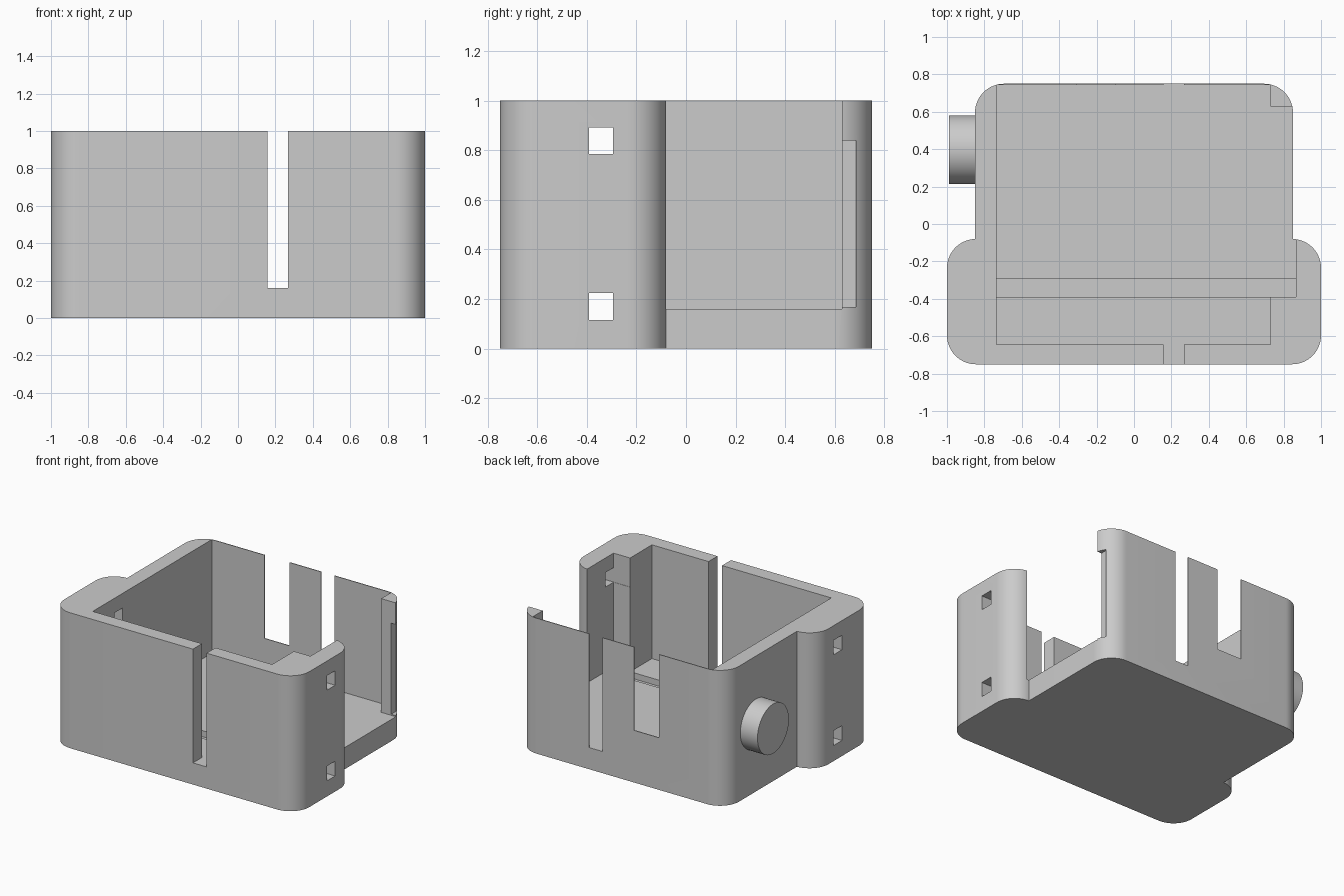
import bpy, bmesh, math
from mathutils import Matrix

cube = bpy.data.objects.get("Cube")
if cube:
    bpy.data.objects.remove(cube, do_unlink=True)

grey = bpy.data.materials.new("plain grey")
grey.use_nodes = True
colour = (0.6, 0.6, 0.6, 1)
grey.diffuse_color = colour
grey.node_tree.nodes["Principled BSDF"].inputs["Base Color"].default_value = colour

R = 0.155      # radius of the vertical corners
FLOOR = 0.16   # top of the floor
TOP = 1.0
OVER = 1.2     # cutters reach past the rim


def add_object(name, bm):
    bmesh.ops.recalc_face_normals(bm, faces=bm.faces)
    mesh = bpy.data.meshes.new(name)
    bm.to_mesh(mesh)
    bm.free()
    mesh.materials.append(grey)
    obj = bpy.data.objects.new(name, mesh)
    bpy.context.collection.objects.link(obj)
    return obj


def smooth(obj):
    bpy.ops.object.select_all(action='DESELECT')
    obj.select_set(True)
    bpy.context.view_layer.objects.active = obj
    bpy.ops.object.shade_smooth_by_angle(angle=math.radians(30))


def arc(cx, cy, start, steps=14):
    """Quarter circle, counter-clockwise from the start angle in degrees."""
    angles = [math.radians(start + 90 * i / steps) for i in range(steps + 1)]
    return [(cx + R * math.cos(a), cy + R * math.sin(a)) for a in angles]


def cut_box(obj, x, y, z):
    bm = bmesh.new()
    size = [b - a for a, b in (x, y, z)]
    mid = [(a + b) / 2 for a, b in (x, y, z)]
    bmesh.ops.create_cube(bm, size=1, matrix=Matrix.Translation(mid) @ Matrix.Diagonal((*size, 1)))
    cutter = add_object("cutter", bm)
    cutter.hide_render = True
    mod = obj.modifiers.new("cut", 'BOOLEAN')
    mod.operation, mod.solver, mod.object = 'DIFFERENCE', 'EXACT', cutter
    bpy.ops.object.select_all(action='DESELECT')
    bpy.context.view_layer.objects.active = obj
    obj.select_set(True)
    bpy.ops.object.modifier_apply(modifier=mod.name)
    bpy.data.objects.remove(cutter, do_unlink=True)


# Case: right half of the outline, mirrored and extruded
half = (arc(1 - R, -0.75 + R, -90)
        + arc(1 - R, -0.08 - R, 0)
        + [(0.85, -0.08)]
        + arc(0.85 - R, 0.75 - R, 0))
outline = half + [(-x, y) for x, y in reversed(half)]
bm = bmesh.new()
base = bm.faces.new([bm.verts.new((x, y, 0)) for x, y in outline])
extruded = bmesh.ops.extrude_face_region(bm, geom=[base])["geom"]
bmesh.ops.translate(bm, vec=(0, 0, TOP), verts=[v for v in extruded if isinstance(v, bmesh.types.BMVert)])
bmesh.ops.remove_doubles(bm, verts=bm.verts, dist=0.0001)
case = add_object("case", bm)

# Main cavity and the opening in the left side wall
cut_box(case, (-0.735, 0.73), (-0.645, 0.744), (FLOOR, OVER))
cut_box(case, (0.7, 0.865), (-0.39, 0.628), (FLOOR, OVER))
# Slot through the front and back walls, and the shorter wide back slot
cut_box(case, (0.157, 0.268), (-0.9, 0.9), (FLOOR, OVER))
cut_box(case, (-0.305, -0.1), (0.7, 0.9), (0.385, OVER))
# Strap holes through both sides; the lower pair grooves the floor
for z in ((0.115, 0.224), (0.785, 0.892)):
    cut_box(case, (-1.1, 1.1), (-0.392, -0.295), z)
# Notch in the back corner post
cut_box(case, (0.812, 0.95), (0.6, 0.686), (0.168, 0.84))
smooth(case)

# Round boss on the right side
bm = bmesh.new()
place = Matrix.Translation((-0.915, 0.397, 0.5)) @ Matrix.Rotation(math.radians(90), 4, 'Y')
bmesh.ops.create_cone(bm, cap_ends=True, segments=48, radius1=0.183, radius2=0.183, depth=0.15, matrix=place)
smooth(add_object("side_boss", bm))
